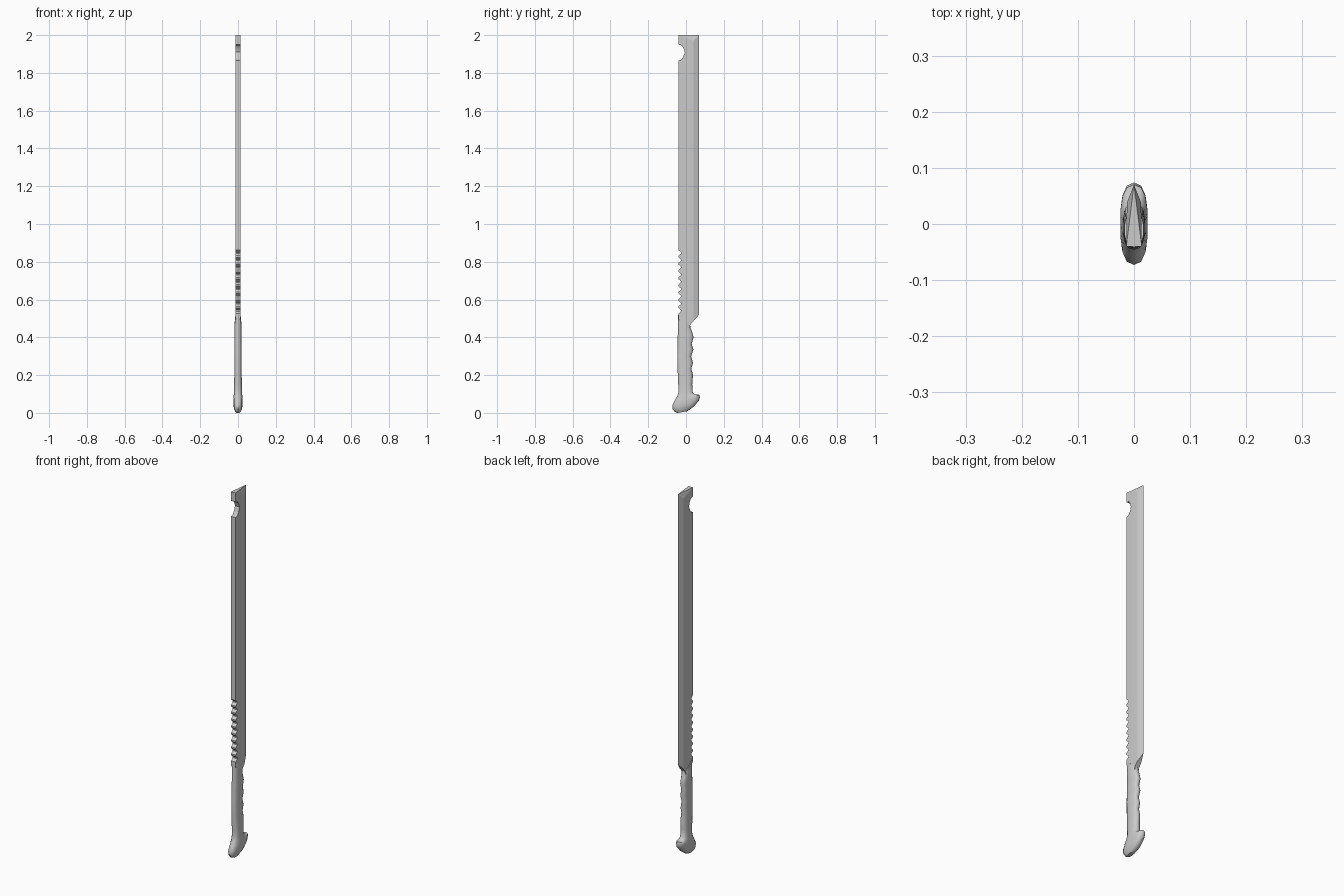
import bpy, bmesh, math


def finish(name, bm):
    bmesh.ops.remove_doubles(bm, verts=bm.verts, dist=1e-5)
    bmesh.ops.recalc_face_normals(bm, faces=bm.faces)
    mesh = bpy.data.meshes.new(name)
    bm.to_mesh(mesh)
    bm.free()
    obj = bpy.data.objects.new(name, mesh)
    bpy.context.collection.objects.link(obj)
    return obj


# Blade: half thickness is constant at the spine, thins slightly, then bevels to the edge
def half_width(y):
    if y <= 0:
        return 0.0138
    if y <= 0.04:
        return 0.0138 - 0.0018 * y / 0.04
    return 0.012 * (0.07 - y) / 0.03


def face(bm, pts):
    clean = []
    for p in pts:
        if p not in clean:
            clean.append(p)
    if len(clean) > 2:
        bm.faces.new([bm.verts.new(p) for p in clean])


def side(p, s):
    return (s * half_width(p[0]), p[0], p[1])


# Spine profile, top to bottom: hook notch, then saw teeth
spine = [(-0.04, 2.0), (-0.04, 1.95), (-0.022, 1.945), (-0.013, 1.93), (-0.006, 1.91),
         (-0.015, 1.885), (-0.026, 1.87), (-0.04, 1.865)]
for i in range(9):
    z = 0.862 - i * 0.0383
    spine += [(-0.04, z), (-0.026, z - 0.012), (-0.026, z - 0.018), (-0.04, z - 0.03)]
spine += [(-0.04, 0.50), (-0.034, 0.49), (-0.034, 0.44)]

heel = [(0.0, 0.44), (0.018, 0.44), (0.022, 0.465), (0.04, 0.487)]
edge = [(0.07, 0.52), (0.07, 2.0)]
ridge_top, bevel_top = (0.0, 1.985), (0.04, 1.97)

bm = bmesh.new()
for s in (-1, 1):
    for region in (spine + [heel[0], ridge_top],
                   heel + [bevel_top, ridge_top],
                   [heel[-1]] + edge + [bevel_top],
                   [spine[0], ridge_top, bevel_top, edge[1]]):
        face(bm, [side(p, s) for p in region])
outline = spine + heel + edge
for a, b in zip(outline, outline[1:] + outline[:1]):
    face(bm, [side(a, 1), side(b, 1), side(b, -1), side(a, -1)])
finish("blade", bm)

# Handle: tilted rounded rings (back y, back z, front y, front z, half width)
rings = [
    (-0.042, 0.520, 0.022, 0.465, 0.0170), (-0.043, 0.480, 0.024, 0.450, 0.0180),
    (-0.043, 0.430, 0.032, 0.430, 0.0185), (-0.044, 0.400, 0.040, 0.400, 0.0190),
    (-0.044, 0.365, 0.030, 0.365, 0.0190), (-0.045, 0.335, 0.039, 0.335, 0.0190),
    (-0.046, 0.300, 0.027, 0.300, 0.0190), (-0.046, 0.265, 0.037, 0.265, 0.0190),
    (-0.045, 0.235, 0.028, 0.235, 0.0195), (-0.043, 0.200, 0.037, 0.200, 0.0200),
    (-0.041, 0.150, 0.033, 0.150, 0.0210), (-0.040, 0.110, 0.036, 0.108, 0.0220),
    (-0.046, 0.090, 0.046, 0.098, 0.0230), (-0.060, 0.066, 0.070, 0.096, 0.0245),
    (-0.073, 0.040, 0.074, 0.084, 0.0250), (-0.071, 0.020, 0.068, 0.064, 0.0240),
    (-0.062, 0.008, 0.040, 0.032, 0.0200), (-0.045, 0.000, 0.005, 0.008, 0.0110),
]
SIDES = 14


def soft(v):
    return math.copysign(abs(v) ** 0.8, v)


bm = bmesh.new()
loops = []
for yb, zb, yf, zf, w in rings:
    loop = []
    for k in range(SIDES):
        a = 2 * math.pi * k / SIDES
        t = 0.5 + 0.5 * soft(math.cos(a))
        loop.append(bm.verts.new((w * soft(math.sin(a)), yb + (yf - yb) * t, zb + (zf - zb) * t)))
    loops.append(loop)
for a, b in zip(loops, loops[1:]):
    for k in range(SIDES):
        n = (k + 1) % SIDES
        bm.faces.new((a[k], a[n], b[n], b[k]))
bm.faces.new(loops[0])
bm.faces.new(loops[-1])
handle = finish("handle", bm)
bpy.context.view_layer.objects.active = handle
handle.select_set(True)
bpy.ops.object.shade_smooth_by_angle(angle=math.radians(45))
